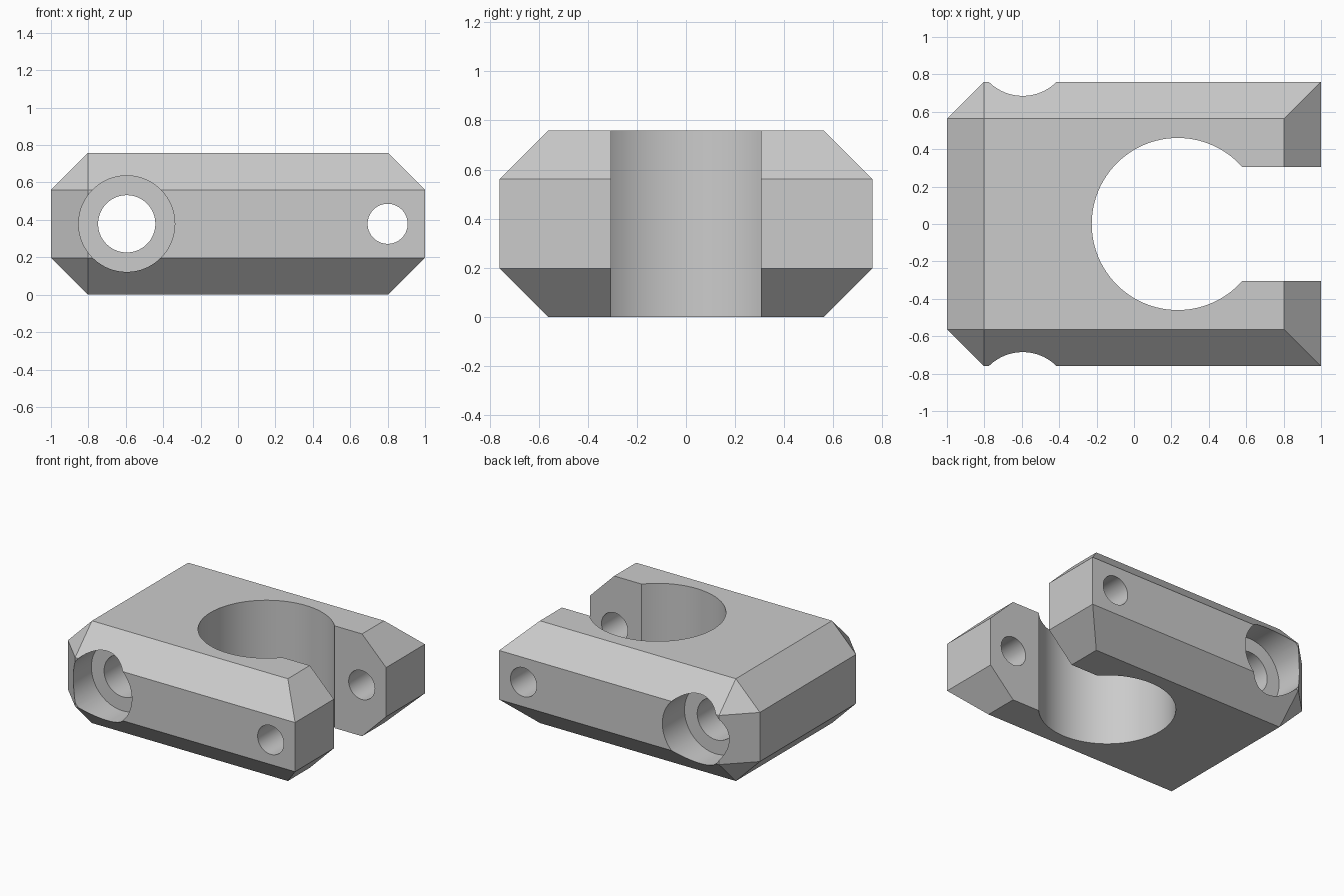
import bpy
import bmesh
import math
from mathutils import Vector

cube = bpy.data.objects.get("Cube")
if cube:
    bpy.data.objects.remove(cube, do_unlink=True)

# Main dimensions
HX, HY, H = 1.0, 0.76, 0.758      # half length, half width, height
C = 0.197                         # chamfer
MID = H / 2

grey = bpy.data.materials.new("plain grey")
grey.use_nodes = True
COLOUR = (0.6, 0.6, 0.6, 1)
grey.diffuse_color = COLOUR
grey.node_tree.nodes["Principled BSDF"].inputs["Base Color"].default_value = COLOUR


def add_object(name, bm):
    bmesh.ops.recalc_face_normals(bm, faces=bm.faces)
    mesh = bpy.data.meshes.new(name)
    bm.to_mesh(mesh)
    bm.free()
    mesh.materials.append(grey)
    obj = bpy.data.objects.new(name, mesh)
    bpy.context.collection.objects.link(obj)
    return obj


def cut(target, cutter):
    mod = target.modifiers.new(cutter.name, 'BOOLEAN')
    mod.operation = 'DIFFERENCE'
    mod.solver = 'EXACT'
    mod.object = cutter
    bpy.context.view_layer.objects.active = target
    bpy.ops.object.modifier_apply(modifier=mod.name)
    bpy.data.objects.remove(cutter, do_unlink=True)


def cylinder(name, centre, radius, length, along_y=True):
    bpy.ops.mesh.primitive_cylinder_add(
        vertices=96, radius=radius, depth=length, location=centre,
        rotation=(math.pi / 2 if along_y else 0, 0, 0))
    obj = bpy.context.object
    obj.name = name
    obj.hide_render = True
    return obj


def box(name, low, high):
    bm = bmesh.new()
    bmesh.ops.create_cube(bm, size=1)
    for v in bm.verts:
        v.co = [high[i] if v.co[i] > 0 else low[i] for i in range(3)]
    obj = add_object(name, bm)
    obj.hide_render = True
    return obj


# Chamfered block: cut corners at the closed end, mitred at the open end
bm = bmesh.new()
corners = [(-HX + C, HY - C, MID), (-HX + C, HY, MID - C), (-HX, HY - C, MID - C),
           (HX, HY, MID - C), (HX - C, HY - C, MID)]
for x, y, z in corners:
    for sy in (-1, 1):
        for sz in (-1, 1):
            bm.verts.new((x, sy * y, MID + sz * z))
bmesh.ops.convex_hull(bm, input=bm.verts)
bmesh.ops.dissolve_limit(bm, angle_limit=math.radians(1),
                         verts=bm.verts, edges=bm.edges)
clamp = add_object("clamp_body", bm)

# Round bore and the slot that opens it
BORE_X = 0.234
cut(clamp, cylinder("bore_cutter", (BORE_X, 0, MID), 0.46, 2, along_y=False))
cut(clamp, box("slot_cutter", (BORE_X, -0.306, -0.5), (1.5, 0.306, 1.5)))

# Cross holes, the larger with a counterbore on both sides
BOLT_X, DEPTH = -0.595, 0.26
cut(clamp, cylinder("small_hole_cutter", (0.8, 0, MID), 0.107, 3))
cut(clamp, cylinder("large_hole_cutter", (BOLT_X, 0, MID), 0.153, 3))
for side in (-1, 1):
    centre = Vector((BOLT_X, side * (HY - DEPTH + 0.5), MID))
    cut(clamp, cylinder("counterbore_cutter", centre, 0.257, 1))

# Smooth the round walls, keep the flat faces crisp
bpy.ops.object.select_all(action='DESELECT')
clamp.select_set(True)
bpy.context.view_layer.objects.active = clamp
bpy.ops.object.shade_smooth_by_angle(angle=math.radians(25))
clamp.data.materials.clear()
clamp.data.materials.append(grey)
for face in clamp.data.polygons:
    face.material_index = 0
